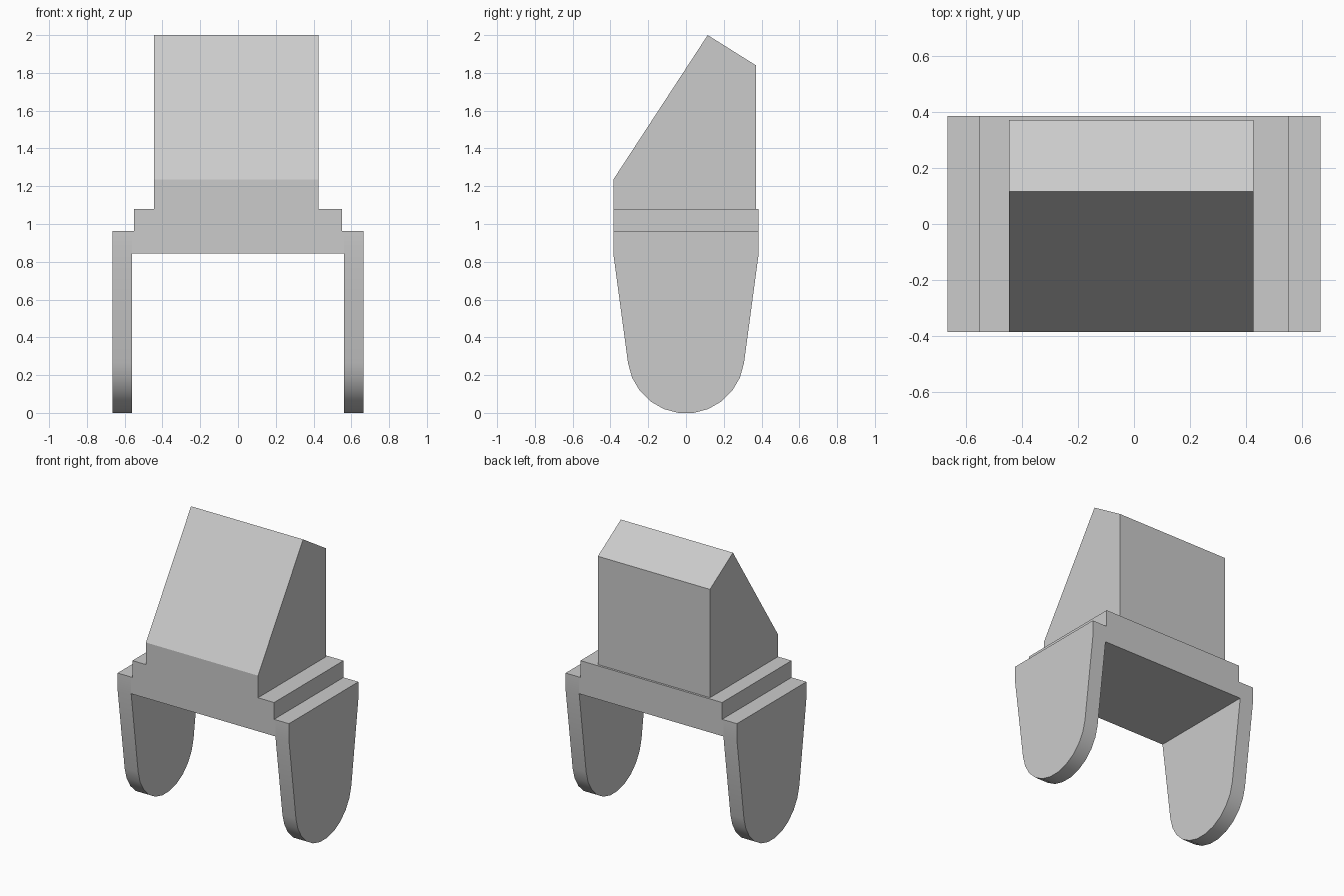
import bpy, bmesh, math
from mathutils import Vector

cube = bpy.data.objects.get("Cube")
if cube:
    bpy.data.objects.remove(cube, do_unlink=True)

GREY = (0.6, 0.6, 0.6, 1)
grey = bpy.data.materials.new("plain grey")
grey.use_nodes = True
grey.diffuse_color = GREY
grey.node_tree.nodes["Principled BSDF"].inputs["Base Color"].default_value = GREY


def extrude_profile(name, points, axis, start, end):
    """Extrude a closed outline along x (points are y, z) or y (points are x, z)."""
    bm = bmesh.new()
    place = (lambda a, b: (start, a, b)) if axis == "x" else (lambda a, b: (a, start, b))
    face = bm.faces.new([bm.verts.new(place(a, b)) for a, b in points])
    sweep = Vector((1, 0, 0) if axis == "x" else (0, 1, 0)) * (end - start)
    result = bmesh.ops.extrude_face_region(bm, geom=[face], use_keep_orig=True)
    moved = [g for g in result["geom"] if isinstance(g, bmesh.types.BMVert)]
    bmesh.ops.translate(bm, vec=sweep, verts=moved)
    bmesh.ops.recalc_face_normals(bm, faces=bm.faces)
    mesh = bpy.data.meshes.new(name)
    bm.to_mesh(mesh)
    bm.free()
    obj = bpy.data.objects.new(name, mesh)
    bpy.context.collection.objects.link(obj)
    mesh.materials.append(grey)
    return obj


half_depth = 0.385
under, shoulder, deck_top = 0.845, 0.962, 1.08
inner, outer = 0.56, 0.665

# Stepped deck between the legs
right_half = [(inner, under), (inner, shoulder), (0.55, shoulder), (0.55, deck_top)]
left_half = [(-x, z) for x, z in reversed(right_half)]
extrude_profile("stepped_deck", right_half + left_half, "y", -half_depth, half_depth)

# Wedge-shaped upper block, slightly off centre
wedge = [(-half_depth, deck_top), (-half_depth, 1.235), (0.115, 2.0),
         (0.37, 1.84), (0.37, deck_top)]
extrude_profile("upper_block", wedge, "x", -0.445, 0.425)

# Tapered side legs with rounded feet
radius, taper, steps = 0.31, math.radians(8), 11
leg = [(-half_depth, under), (-half_depth, shoulder),
       (half_depth, shoulder), (half_depth, under)]
for i in range(steps + 1):
    angle = -taper - i / steps * (math.pi - 2 * taper)
    leg.append((radius * math.cos(angle), radius * (1 + math.sin(angle))))
lowest = min(z for _, z in leg)
leg = [(y, z - lowest if z < radius else z) for y, z in leg]

for name, side in (("left_leg", 1), ("right_leg", -1)):
    obj = extrude_profile(name, leg, "x", side * inner, side * outer)
    bpy.ops.object.select_all(action="DESELECT")
    obj.select_set(True)
    bpy.context.view_layer.objects.active = obj
    bpy.ops.object.shade_smooth_by_angle(angle=math.radians(30))
